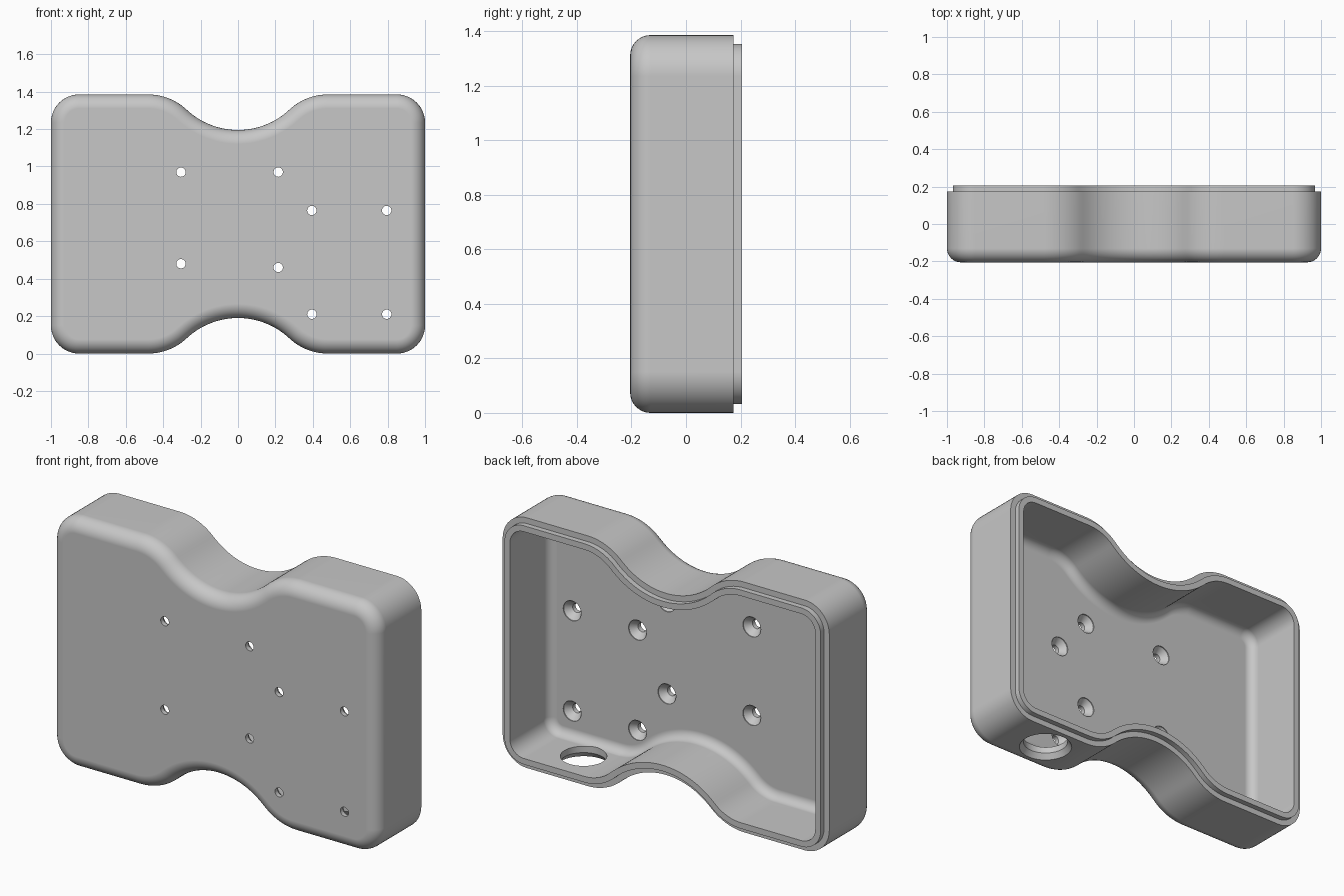
import bpy, bmesh, math
from math import sin, cos, pi

cube = bpy.data.objects.get("Cube")
if cube:
    bpy.data.objects.remove(cube, do_unlink=True)

HEIGHT = 1.385
BACK, RIM, FRONT = 0.175, 0.205, -0.205
WALL, LIP = 0.065, 0.032
FLOOR = FRONT + WALL

grey = bpy.data.materials.new("grey_plastic")
grey.use_nodes = True
colour = (0.57, 0.57, 0.57, 1)
grey.diffuse_color = colour
grey.node_tree.nodes["Principled BSDF"].inputs["Base Color"].default_value = colour


def arc(cx, cz, r, a0, a1, n):
    return [(cx + r * cos(a0 + (a1 - a0) * i / n),
             cz + r * sin(a0 + (a1 - a0) * i / n)) for i in range(n + 1)]


def outline(inset):
    """Waisted outline, moved inward by inset (heights relative to the middle)."""
    half = HEIGHT / 2
    corner, shoulder, waist = 0.15, 0.3, 0.4
    dip, span = 0.19, 0.48
    # shoulder and waist arcs meet tangentially on the line joining their centres
    lean = math.atan2(shoulder + waist - dip, span)
    quarter = arc(1 - corner, half - corner, corner - inset, 0, pi / 2, 12)
    quarter += arc(span, half - shoulder, shoulder - inset, pi / 2, pi - lean, 12)
    quarter += arc(0, half - dip + waist, waist + inset, -lean, -pi / 2, 16)[1:]
    top = quarter + [(-x, z) for x, z in reversed(quarter[:-1])]
    return top + [(-x, -z) for x, z in top]


def make_object(name, bm):
    bmesh.ops.recalc_face_normals(bm, faces=bm.faces)
    mesh = bpy.data.meshes.new(name)
    bm.to_mesh(mesh)
    bm.free()
    obj = bpy.data.objects.new(name, mesh)
    bpy.context.collection.objects.link(obj)
    mesh.materials.append(grey)
    return obj


def loft(bm, rings):
    """Skin a list of closed point rings and cap both ends."""
    loops = [[bm.verts.new(p) for p in ring] for ring in rings]
    n = len(loops[0])
    for a, b in zip(loops, loops[1:]):
        for i in range(n):
            j = (i + 1) % n
            bm.faces.new((a[i], a[j], b[j], b[i]))
    bm.faces.new(loops[0])
    bm.faces.new(loops[-1])


def fillet(inset, y, r, steps=8):
    """Levels (inset, y) rounding from a flat face at y up into a wall."""
    angles = [pi / 2 * i / steps for i in range(steps + 1)]
    return [(inset + r * (1 - sin(a)), y + r * (1 - cos(a))) for a in angles]


# Shell: rounded front, side, stepped lip, inner wall, rounded floor
levels = fillet(0, FRONT, 0.075)
levels += [(0, BACK), (LIP, BACK), (LIP, RIM), (WALL, RIM)]
levels += reversed(fillet(WALL, FLOOR, 0.05))
bm = bmesh.new()
loft(bm, [[(x, y, z + HEIGHT / 2) for x, z in outline(d)] for d, y in levels])
shell = make_object("enclosure_shell", bm)


def ring(r, n=32):
    return [(r * cos(2 * pi * i / n), r * sin(2 * pi * i / n)) for i in range(n)]


# Screw holes, countersunk from the inside
bm = bmesh.new()
screws = [(-0.305, 0.97), (0.215, 0.97), (-0.305, 0.48), (0.215, 0.46)]
screws += [(x, z) for x in (0.395, 0.795) for z in (0.765, 0.21)]
profile = [(0.025, FRONT - 0.05), (0.025, FRONT + 0.025),
           (0.055, FLOOR - 0.005), (0.055, FLOOR + 0.03)]
for x, z in screws:
    loft(bm, [[(x + u, y, z + v) for u, v in ring(r)] for r, y in profile])

# Cable opening in the underside, flared outward
profile = [(0.139, -0.05), (0.139, 0), (0.117, 0.03), (0.117, WALL + 0.05)]
loft(bm, [[(0.62 + u, 0.01 + v, z) for u, v in ring(r, 48)] for r, z in profile])
cutter = make_object("hole_cutter", bm)
cutter.hide_render = True

cut = shell.modifiers.new("holes", "BOOLEAN")
cut.operation = "DIFFERENCE"
cut.solver = "EXACT"
cut.object = cutter
bpy.context.view_layer.objects.active = shell
bpy.ops.object.select_all(action="DESELECT")
shell.select_set(True)
bpy.ops.object.modifier_apply(modifier=cut.name)
bpy.data.objects.remove(cutter, do_unlink=True)

# Smooth curves, crisp edges, flat large faces
bpy.ops.object.shade_smooth_by_angle(angle=math.radians(30))
weighted = shell.modifiers.new("flat_faces", "WEIGHTED_NORMAL")
weighted.keep_sharp = True
